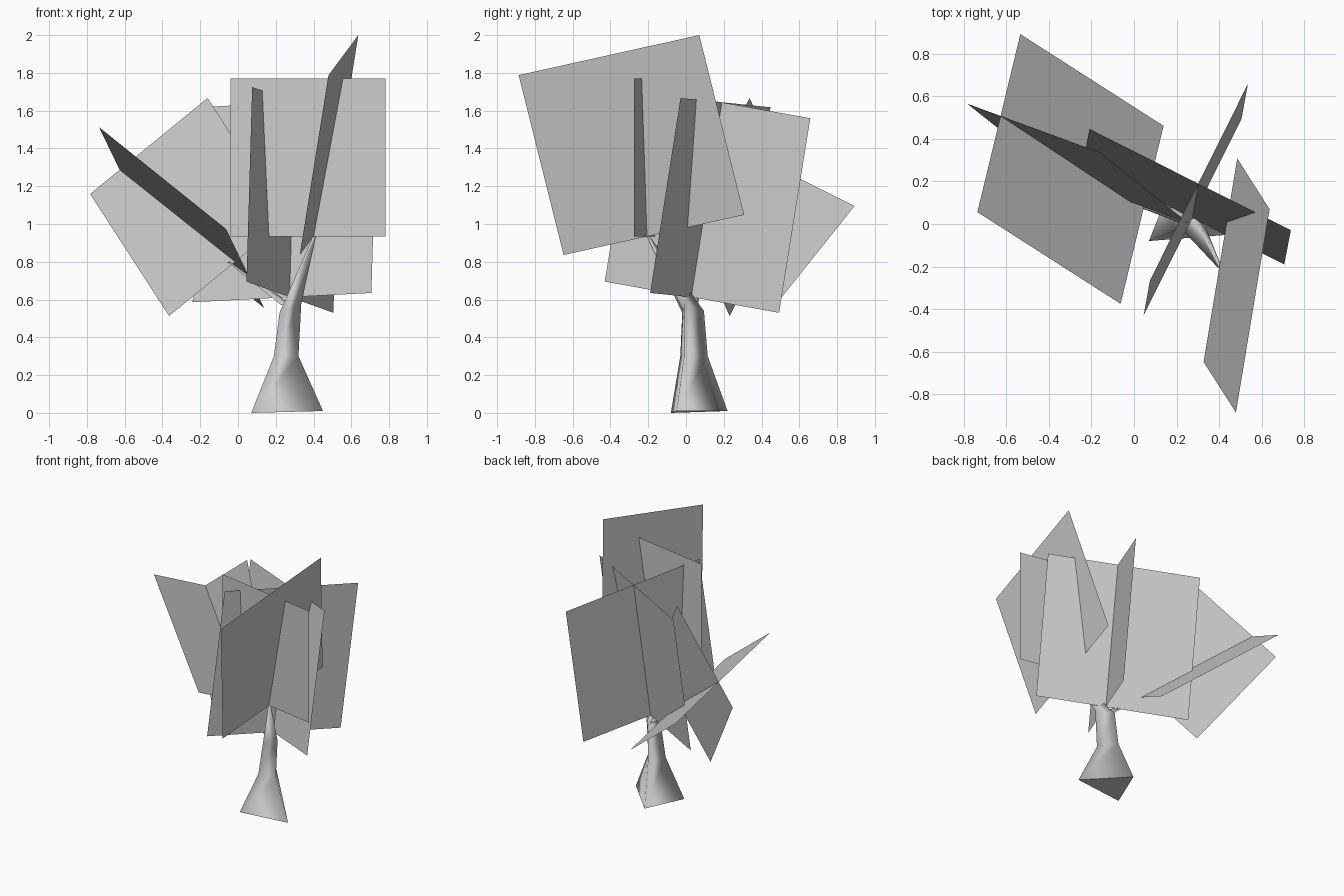
import bpy
import bmesh
from mathutils import Vector

cube = bpy.data.objects.get("Cube")
if cube:
    bpy.data.objects.remove(cube, do_unlink=True)

# One plain grey for the whole tree
grey = bpy.data.materials.new("plain_grey")
grey.use_nodes = True
grey.diffuse_color = (0.6, 0.6, 0.6, 1)
bsdf = next(n for n in grey.node_tree.nodes if n.type == "BSDF_PRINCIPLED")
bsdf.inputs["Base Color"].default_value = grey.diffuse_color
bsdf.inputs["Roughness"].default_value = 0.9


def finish(name, bm):
    mesh = bpy.data.meshes.new(name)
    bm.to_mesh(mesh)
    bm.free()
    mesh.materials.append(grey)
    obj = bpy.data.objects.new(name, mesh)
    bpy.context.collection.objects.link(obj)
    return obj


def leaf_card(name, a, b, c):
    """Flat parallelogram from three corners in order."""
    a, b, c = Vector(a), Vector(b), Vector(c)
    bm = bmesh.new()
    bm.faces.new([bm.verts.new(p) for p in (a, b, c, a + c - b)])
    finish(name, bm)


def limb(name, rings, cap_base=False):
    """Smooth three-sided tube through triangular rings."""
    bm = bmesh.new()
    loops = [[bm.verts.new(p) for p in ring] for ring in rings]
    for low, high in zip(loops, loops[1:]):
        for i in range(3):
            j = (i + 1) % 3
            bm.faces.new((low[i], low[j], high[j], high[i])).smooth = True
    bm.faces.new(loops[-1]).smooth = True
    if cap_base:
        cap = bm.faces.new(loops[0][::-1])
        for edge in cap.edges:
            edge.smooth = False
    finish(name, bm)


def small_ring(centre, r):
    x, y, z = centre
    return [(x - r, y - r, z), (x + r, y - r / 2, z), (x, y + r, z)]


# Trunk: flared base, narrow neck, then a lean toward the front tip
limb("trunk", [
    [(0.07, -0.08, 0), (0.45, -0.05, 0.01), (0.19, 0.22, 0.01)],
    [(0.19, -0.03, 0.3), (0.32, -0.01, 0.3), (0.235, 0.115, 0.3)],
    [(0.22, -0.02, 0.53), (0.335, -0.01, 0.58), (0.25, 0.095, 0.54)],
    small_ring((0.405, -0.2, 0.935), 0.008),
], cap_base=True)

# Thin side branch
limb("side_branch", [small_ring((0.26, 0.03, 0.57), 0.03),
                     small_ring((-0.05, 0.115, 0.8), 0.006)])

# Foliage cards
leaf_card("front_leaf_card",
          (-0.04, -0.127, 0.935), (0.78, -0.275, 0.935), (0.78, -0.275, 1.77))
leaf_card("wide_leaf_card",
          (0.737, -0.029, 1.667), (-0.209, 0.447, 1.618), (-0.24, 0.286, 0.586))
leaf_card("cross_leaf_card",
          (0.045, -0.43, 0.695), (0.505, 0.493, 0.53), (0.535, 0.658, 1.56))
leaf_card("tall_leaf_card",
          (0.479, -0.886, 1.788), (0.637, 0.07, 2.0), (0.485, 0.308, 1.048))
leaf_card("tilted_leaf_card",
          (-0.736, 0.056, 1.513), (-0.534, 0.892, 1.095), (0.139, 0.461, 0.555))
leaf_card("side_leaf_card",
          (-0.783, 0.565, 1.159), (-0.161, 0.337, 1.667), (0.257, 0.003, 1.021))
